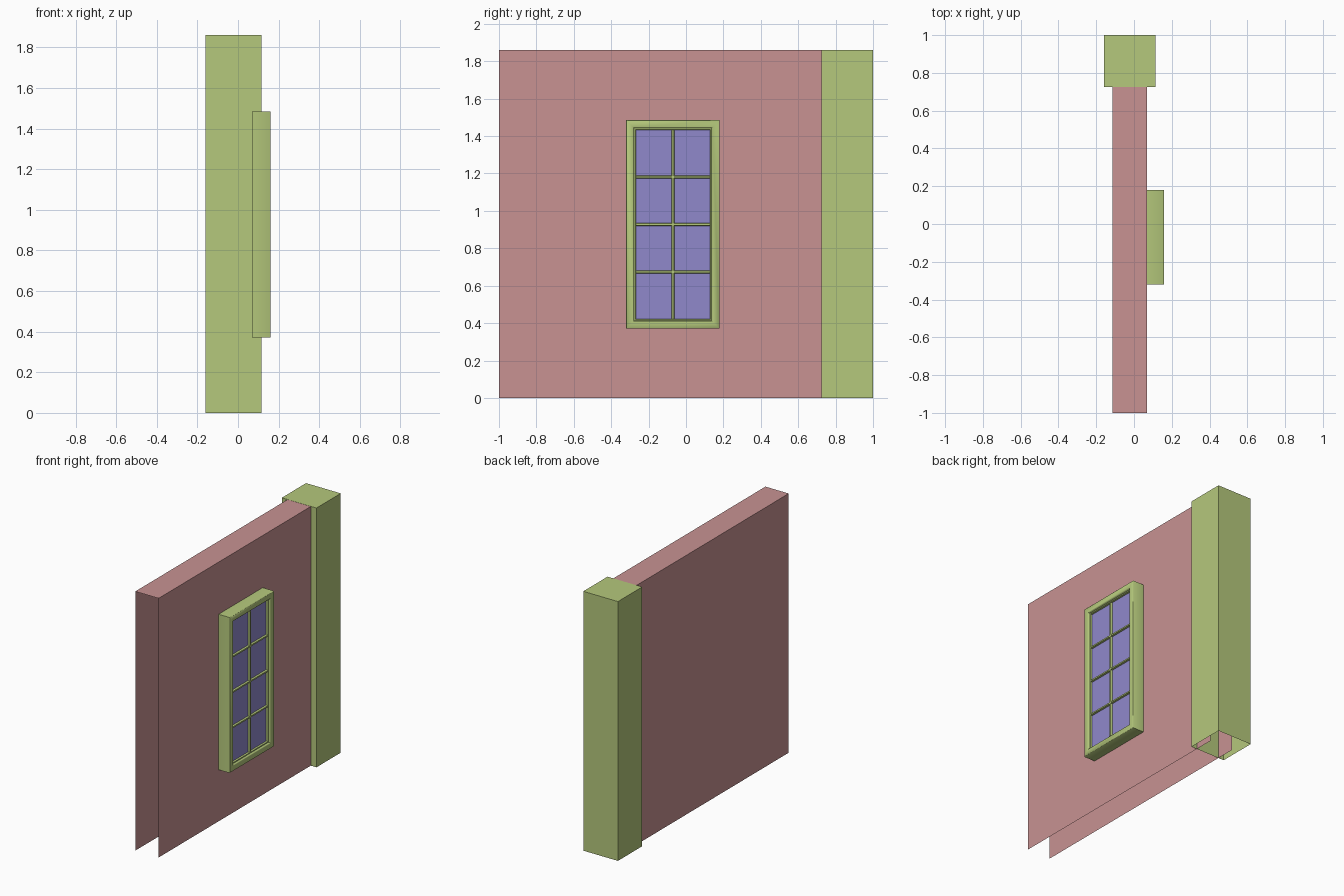
import bpy, math

if "Cube" in bpy.data.objects:
    bpy.data.objects.remove(bpy.data.objects["Cube"])


def material(name, rgb):
    m = bpy.data.materials.new(name)
    m.diffuse_color = (*rgb, 1)
    m.use_nodes = True
    m.node_tree.nodes["Principled BSDF"].inputs["Base Color"].default_value = m.diffuse_color
    return m


PINK = material("wall_pink", (0.58, 0.29, 0.29))
GREEN = material("trim_green", (0.46, 0.58, 0.20))
GLASS = material("glass_violet", (0.28, 0.25, 0.60))


def make(name, verts, faces, mat):
    me = bpy.data.meshes.new(name)
    me.from_pydata(verts, [], faces)
    me.materials.append(mat)
    ob = bpy.data.objects.new(name, me)
    bpy.context.collection.objects.link(ob)
    return ob


def shell(name, x, y, z, sides, mat):
    """Box with only the named sides, open elsewhere."""
    verts = [(a, b, c) for c in z for b in y for a in x]
    quads = {"front": (0, 1, 5, 4), "right": (1, 3, 7, 5), "back": (3, 2, 6, 7),
             "left": (2, 0, 4, 6), "top": (4, 5, 7, 6)}
    return make(name, verts, [quads[s] for s in sides], mat)


def moulding(name, y, z, profile, mat, cap=False):
    """Sweep an (inset, x) profile around a rectangle that faces +x."""
    verts, faces = [], []
    for d, x in profile:
        verts += [(x, y[0] + d, z[0] + d), (x, y[1] - d, z[0] + d),
                  (x, y[1] - d, z[1] - d), (x, y[0] + d, z[1] - d)]
    for k in range(len(profile) - 1):
        for i in range(4):
            j = (i + 1) % 4
            faces.append((4 * k + i, 4 * k + j, 4 * k + 4 + j, 4 * k + 4 + i))
    if cap:
        n = 4 * (len(profile) - 1)
        faces.append((n, n + 1, n + 2, n + 3))
    return make(name, verts, faces, mat)


# Wall panel, open at the ends and below, running into the post
shell("wall", (-0.115, 0.07), (-1, 0.8625), (0, 1.859), ("left", "right", "top"), PINK)

# Corner post, open below
shell("corner_post", (-0.16, 0.115), (0.725, 1), (0, 1.86),
      ("front", "right", "back", "left", "top"), GREEN)

# Window casing with a stepped inner lip
frame = moulding("window_frame", (-0.32, 0.18), (0.37, 1.485),
                 [(0, 0.07), (0, 0.157), (0.003, 0.16), (0.037, 0.16), (0.041, 0.157),
                  (0.043, 0.146), (0.050, 0.146), (0.053, 0.132)], GREEN)
bpy.context.view_layer.objects.active = frame
frame.select_set(True)
bpy.ops.object.shade_smooth_by_angle(angle=math.radians(50))

# Glass behind the bars
Y, Z = (-0.27, 0.13), (0.42, 1.435)
moulding("window_glass", Y, Z, [(0, 0.134)], GLASS, cap=True)

# Glazing bars: one upright, three crosswise
BAR = [(0, 0.132), (0.003, 0.147)]
moulding("upright_bar", (-0.078, -0.062), Z, BAR, GREEN, cap=True)
for i in range(1, 4):
    c = Z[0] + (Z[1] - Z[0]) * i / 4
    moulding(f"cross_bar_{i}", Y, (c - 0.008, c + 0.008), BAR, GREEN, cap=True)
